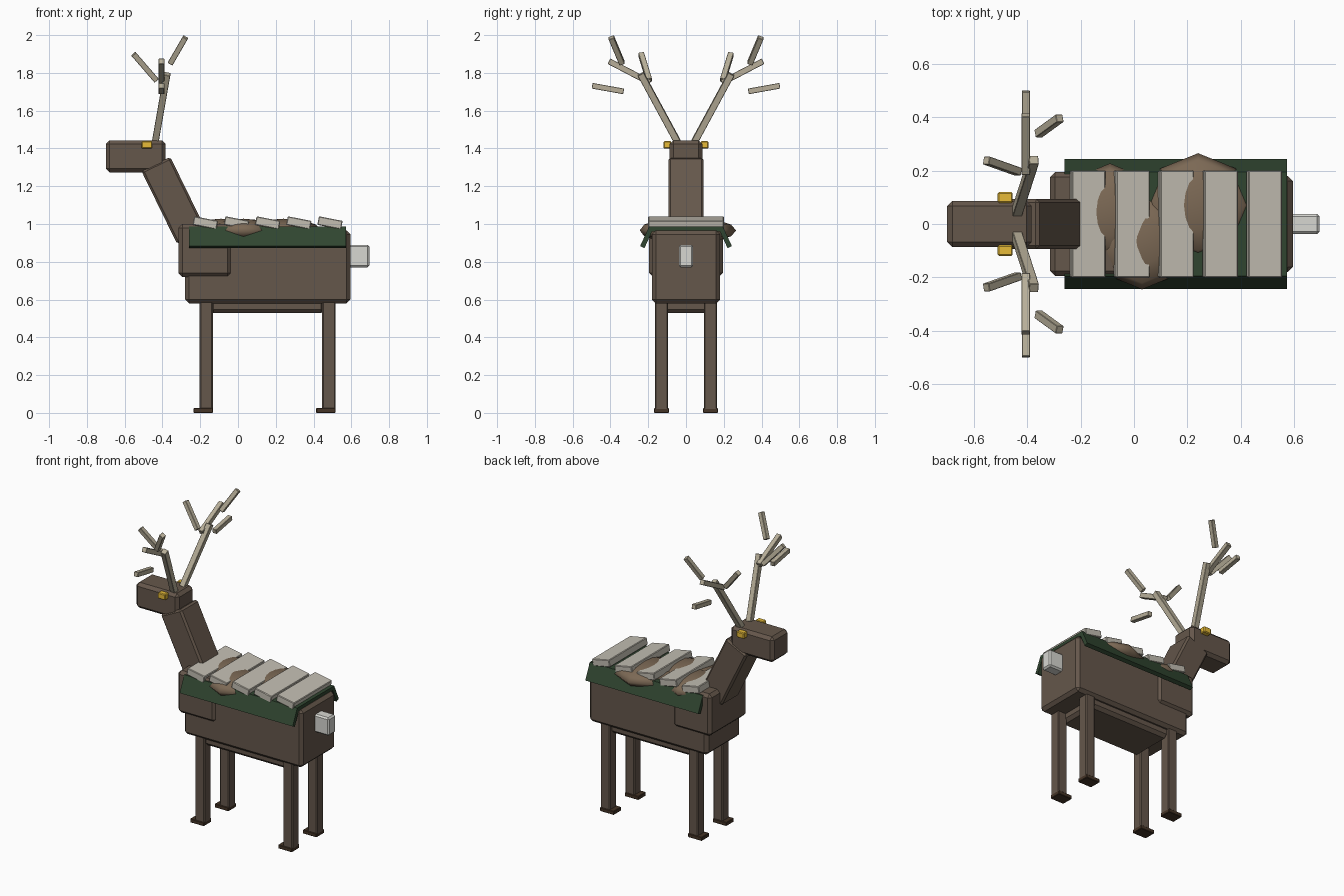
import bpy, bmesh, math
from mathutils import Vector, Matrix

if "Cube" in bpy.data.objects:
    bpy.data.objects.remove(bpy.data.objects["Cube"])


def material(name, rgb):
    m = bpy.data.materials.new(name)
    m.diffuse_color = (*rgb, 1)
    m.use_nodes = True
    m.node_tree.nodes["Principled BSDF"].inputs["Base Color"].default_value = m.diffuse_color
    return m


HIDE = material("brown_hide", (0.13, 0.095, 0.07))
HOOF = material("dark_hoof", (0.06, 0.035, 0.02))
GREEN = material("green_cloth", (0.03, 0.06, 0.03))
PALE = material("pale_slat", (0.55, 0.52, 0.45))
HORN = material("horn", (0.48, 0.43, 0.32))
GOLD = material("gold", (0.8, 0.5, 0.04))
LUMP = material("tan_lump", (0.2, 0.14, 0.09))
TAIL = material("white_tail", (0.68, 0.68, 0.64))


def finish(name, bm, mat):
    me = bpy.data.meshes.new(name)
    bmesh.ops.recalc_face_normals(bm, faces=bm.faces)
    bm.to_mesh(me)
    bm.free()
    ob = bpy.data.objects.new(name, me)
    bpy.context.collection.objects.link(ob)
    me.materials.append(mat)
    return ob


def block(name, center, size, mat, bevel=0.0, tilt=None):
    """Box with chamfered edges; tilt is an optional rotation matrix."""
    bm = bmesh.new()
    bmesh.ops.create_cube(bm, size=1)
    bmesh.ops.scale(bm, vec=size, verts=bm.verts)
    if bevel:
        bmesh.ops.bevel(bm, geom=bm.edges[:], offset=bevel, segments=1,
                        affect='EDGES', profile=0.5)
    rot = tilt if tilt else Matrix.Identity(4)
    bm.transform(Matrix.Translation(center) @ rot)
    return finish(name, bm, mat)


def span(name, x, y, z, mat, bevel=0.0):
    """Box given by its limits on each axis."""
    c = [(a + b) / 2 for a, b in (x, y, z)]
    s = [b - a for a, b in (x, y, z)]
    return block(name, c, s, mat, bevel)


def bar(name, a, b, width, depth, mat, bevel=0.0):
    """Square bar between two points."""
    a, b = Vector(a), Vector(b)
    d = (b - a).normalized()
    side = Vector((0, 1, 0))
    side = (side - d * side.dot(d)).normalized()
    other = side.cross(d)
    rot = Matrix((other, side, d)).transposed().to_4x4()
    return block(name, (a + b) / 2, (width, depth, (b - a).length), mat, bevel, rot)


# Torso
span("body", (-0.28, 0.595), (-0.18, 0.18), (0.58, 0.965), HIDE, 0.02)
span("chest", (-0.315, -0.035), (-0.195, 0.195), (0.72, 1.0), HIDE, 0.02)
span("belly", (-0.15, 0.46), (-0.15, 0.15), (0.528, 0.62), HIDE, 0.02)
span("tail", (0.58, 0.695), (-0.038, 0.038), (0.77, 0.89), TAIL, 0.01)

# Neck and head
bar("neck", (-0.245, 0, 0.93), (-0.435, 0, 1.318), 0.17, 0.186, HIDE, 0.012)
span("head", (-0.70, -0.383), (-0.087, 0.087), (1.273, 1.443), HIDE, 0.02)

# Legs and hooves
for x, end in ((-0.203, "front"), (0.446, "rear")):
    for s, side in ((-1, "right"), (1, "left")):
        y = s * 0.13
        span(f"{end}_{side}_leg", (x, x + 0.07), (y - 0.035, y + 0.035),
             (0.015, 0.6), HIDE, 0.006)
        span(f"{end}_{side}_hoof", (x - 0.032, x + 0.07), (y - 0.04, y + 0.04),
             (0, 0.025), HOOF, 0.003)

# Saddle cloth: folded profile extruded along x
half = [(0.195, 0.987), (0.243, 0.883), (0.22, 0.872), (0.18, 0.96)]
profile = half + [(-y, z) for y, z in reversed(half)]
bm = bmesh.new()
face = bm.faces.new([bm.verts.new((-0.26, y, z)) for y, z in profile])
new = bmesh.ops.extrude_face_region(bm, geom=[face])["geom"]
bmesh.ops.translate(bm, vec=(0.833, 0, 0),
                    verts=[v for v in new if isinstance(v, bmesh.types.BMVert)])
finish("saddle_cloth", bm, GREEN)

# Rounded lumps under the slats
for i, (x, y, rx, ry) in enumerate([(0.24, 0.07, 0.2, 0.195),
                                    (0.03, -0.065, 0.18, 0.18),
                                    (-0.09, 0.045, 0.18, 0.182)]):
    bm = bmesh.new()
    bmesh.ops.create_uvsphere(bm, u_segments=8, v_segments=6, radius=1)
    bm.transform(Matrix.Translation((x, y, 0.966)) @ Matrix.Diagonal((rx, ry, 0.062, 1)))
    for f in bm.faces:
        f.smooth = True
    finish(f"back_lump_{i + 1}", bm, LUMP)

# Overlapping slats across the back
lean = Matrix.Rotation(math.radians(11), 4, 'Y')
for i in range(5):
    block(f"back_slat_{i + 1}", (-0.173 + 0.165 * i, 0, 1.006),
          (0.128, 0.402, 0.046), PALE, 0.004, lean)

# Eyes and antlers, mirrored left and right
tines = [
    ("antler_beam", (-0.438, 0.045, 1.435), (-0.375, 0.24, 1.795), 0.036),
    ("front_tine", (-0.432, 0.195, 1.76), (-0.553, 0.238, 1.90), 0.03),
    ("rear_tine", (-0.358, 0.338, 1.85), (-0.278, 0.396, 1.988), 0.03),
    ("upper_tine", (-0.405, 0.19, 1.748), (-0.405, 0.408, 1.862), 0.032),
    ("outer_tine", (-0.405, 0.33, 1.702), (-0.405, 0.497, 1.732), 0.03),
]
for s, side in ((-1, "right"), (1, "left")):
    block(f"{side}_eye", (-0.482, s * 0.099, 1.419), (0.056, 0.04, 0.04), GOLD, 0.005)
    for name, a, b, w in tines:
        bar(f"{side}_{name}", (a[0], s * a[1], a[2]), (b[0], s * b[1], b[2]), w, w, HORN, 0.002)
